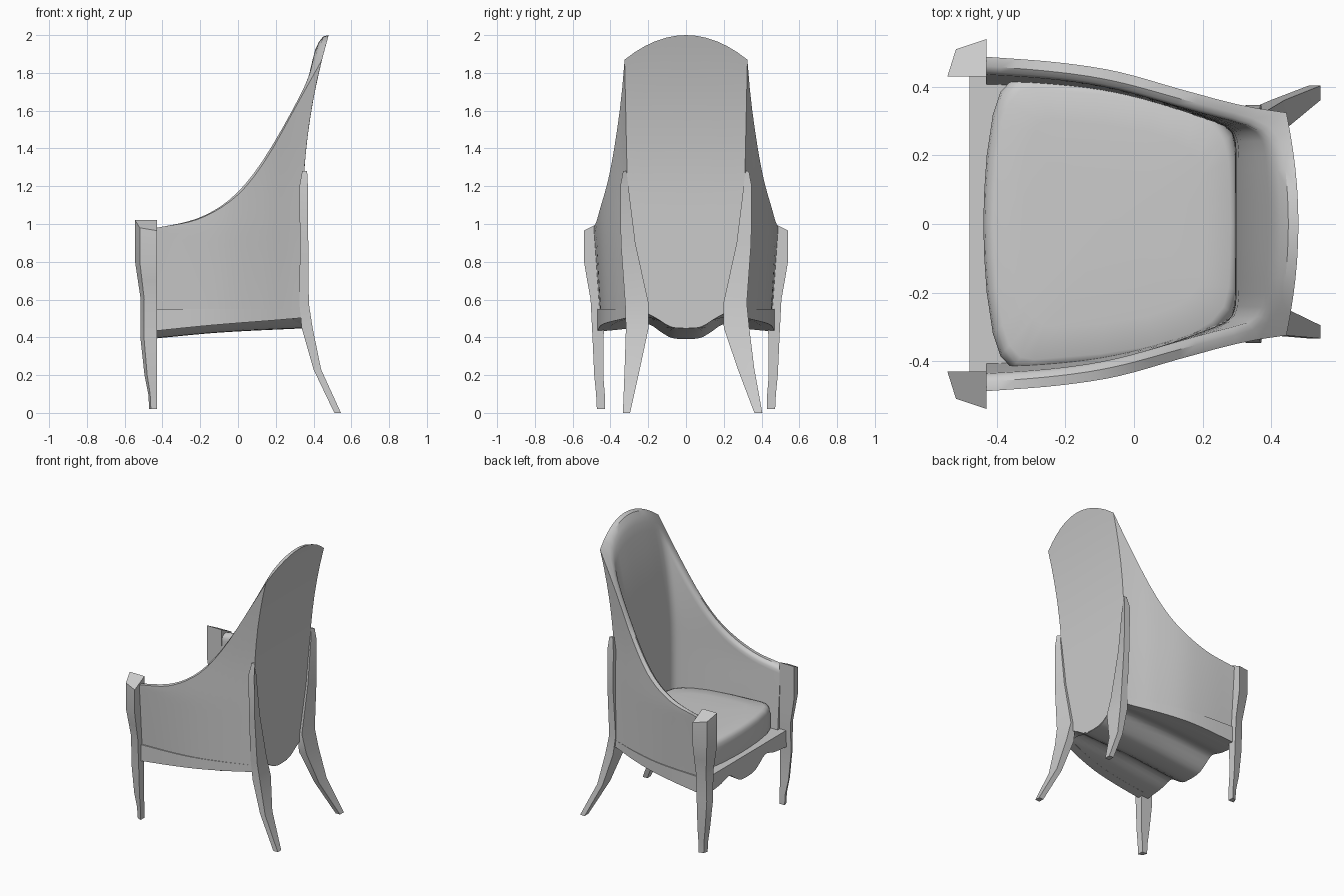
import bpy, bmesh, math
from mathutils import Vector

if "Cube" in bpy.data.objects:
    bpy.data.objects.remove(bpy.data.objects["Cube"])


def curve(*pts):
    """Smooth interpolation through (x, y) pairs."""
    def tan(i):
        a, b = pts[max(i - 1, 0)], pts[min(i + 1, len(pts) - 1)]
        return (b[1] - a[1]) / (b[0] - a[0])

    def f(x):
        x = min(max(x, pts[0][0]), pts[-1][0])
        i = next(k for k in range(len(pts) - 1) if x <= pts[k + 1][0])
        (x0, y0), (x1, y1) = pts[i], pts[i + 1]
        w = x1 - x0
        s = (x - x0) / w
        return (y0 * (2*s**3 - 3*s*s + 1) + y1 * (3*s*s - 2*s**3)
                + w * tan(i) * (s**3 - 2*s*s + s) + w * tan(i + 1) * (s**3 - s*s))
    return f


def loft(name, rings, closed=True, caps=True, angle=35):
    """Skin a list of point rings; smooth by angle (0 keeps it flat)."""
    bm = bmesh.new()
    vs = [[bm.verts.new(p) for p in r] for r in rings]
    n = len(vs[0])
    for a, b in zip(vs, vs[1:]):
        for i in range(n if closed else n - 1):
            j = (i + 1) % n
            bm.faces.new((a[i], a[j], b[j], b[i]))
    if caps:
        bm.faces.new(vs[0])
        bm.faces.new(vs[-1])
    bmesh.ops.recalc_face_normals(bm, faces=bm.faces)
    me = bpy.data.meshes.new(name)
    bm.to_mesh(me)
    bm.free()
    ob = bpy.data.objects.new(name, me)
    bpy.context.collection.objects.link(ob)
    if angle:
        bpy.context.view_layer.objects.active = ob
        ob.select_set(True)
        bpy.ops.object.shade_smooth_by_angle(angle=math.radians(angle))
        ob.select_set(False)
    return ob


# shared profiles: back lean, arm sweep, plan half width, apron wave
back_x = curve((.4, .343), (1.0, .345), (1.27, .35), (1.5, .373), (1.7, .406), (1.87, .445), (2.0, .48))
arm_z = curve((-.43, .98), (-.2, 1.03), (0, 1.155), (.15, 1.345), (.3, 1.61), (.4, 1.79), (.445, 1.87))
plan_y = curve((0, .488), (.27, .475), (.5, .45), (.75, .395), (.9, .352), (1, .325))
apron = curve((0, .39), (.08, .398), (.15, .44), (.2, .472), (.3, .448), (.47, .43))
lift = curve((-.48, 0), (-.1, .035), (.35, .058))


def under(x, y):
    return apron(abs(y)) + lift(x)


def side_point(t, z):
    x = -.43 + t * (back_x(z) + .43)
    low = 1 - min(max((z - .45) / .53, 0), 1)
    up = 1 - min(max((z - 1.27) / .6, 0), 1)
    return x, plan_y(t) - .037 * (1 - t) * low - .013 * t * up


# upholstered shell: wraparound arms and tall leaning back
NS, NB = 18, 12
cols = [('side', -1, i / NS) for i in range(NS + 1)]
cols += [('back', 0, -1 + 2 * i / NB) for i in range(1, NB)]
cols += [('side', 1, 1 - i / NS) for i in range(NS + 1)]
rows = [i / 12 for i in range(12)] + [.955, .98, 1]
outer = []
for kind, s, t in cols:
    col = []
    if kind == 'side':
        top = 1.0
        for _ in range(40):
            top = arm_z(side_point(t, top)[0])
        bot = under(*side_point(t, .47)) + .004
    else:
        top, bot = 1.87 + .13 * (1 - t * t), under(.34, t * .31)
    for h in rows:
        z = bot + (top - bot) * h
        if kind == 'side':
            x, y = side_point(t, z)
            y *= s
        else:
            x, y = back_x(z), t * side_point(1, z)[1]
        col.append(Vector((x, y, z)))
    outer.append(col)
M = len(cols)
inner = [[None] * len(rows) for _ in cols]
for k, h in enumerate(rows):
    depth = .05 * (.55 if h == 1 else .85 if h > .97 else 1)
    line = []
    for j in range(M):
        d = outer[min(j + 1, M - 1)][k] - outer[max(j - 1, 0)][k]
        n = Vector((-d.y, d.x, 0)).normalized()
        line.append(outer[j][k] + n * depth)
    for _ in range(4):      # round the inside corners
        line = [line[0]] + [(line[j - 1] + line[j] * 2 + line[j + 1]) / 4
                            for j in range(1, M - 1)] + [line[-1]]
    for j in range(M):
        inner[j][k] = line[j]
loft("shell", [o + i[::-1] for o, i in zip(outer, inner)])

# seat base with a wavy underside
rings = []
for i in range(19):
    x = -.48 + .818 * i / 18
    t = min(max((x + .43) / .773, 0), 1)
    w = side_point(t, .5)[1] + .012 * (1 - t) + .001
    ys = [w * (-1 + 2 * j / 32) for j in range(33)]
    rings.append([(x, y, under(x, y)) for y in ys] + [(x, y, .55) for y in reversed(ys)])
loft("seat_base", rings)

# seat cushion
half = [(-.44, 0), (-.437, .1), (-.43, .2), (-.412, .32), (-.39, .385), (-.355, .423), (-.31, .43),
        (-.1, .412), (.08, .383), (.19, .345), (.25, .31), (.29, .262), (.306, .2), (.31, .1), (.312, 0)]
outline = half + [(x, -y) for x, y in half[-2:0:-1]]
rings = []
for z, k in ((.54, .985), (.56, 1), (.67, 1), (.695, .988), (.712, .96), (.72, .92), (.726, .7), (.729, .35), (.73, .05)):
    rings.append([(-.06 + (x + .06) * k, y * k, z) for x, y in outline])
loft("seat_cushion", rings, angle=50)

# front legs: z, outer x, outer y, inner y
front = [(.02, -.47, .472, .43), (.1, -.475, .476, .43), (.2, -.495, .486, .438), (.4, -.517, .495, .436),
         (.6, -.515, .505, .43), (.7, -.53, .523, .43), (.8, -.545, .54, .43), (.965, -.545, .54, .43)]
for side, s in (("right", -1), ("left", 1)):
    rings = []
    for z, x, y, yi in front:
        up = .055 if z > .9 else 0      # slanted top
        b = .22 * (x + .43)
        rings.append([(x, s * yi, z + up), (x - b, s * (yi + .73 * (y - yi)), z + up * .27),
                      (-.43, s * y, z), (-.43, s * yi, z + up)])
    loft("front_leg_" + side, rings, angle=20)

# back legs: z, front x, back x, inner y, outer y; the feet splay unevenly
upper = [(1.28, .34, .366, .315, .333), (1.2, .325, .37, .305, .348), (.9, .328, .372, .268, .345),
         (.58, .325, .375, .198, .322)]
feet = {"left": [(.45, .337, .395, .2, .335), (.23, .4, .44, .275, .362), (0, .51, .545, .362, .404)],
        "right": [(.45, .337, .395, .198, .318), (.23, .4, .44, .245, .325), (0, .51, .545, .296, .334)]}
for side, s in (("right", -1), ("left", 1)):
    rings = []
    for z, xf, xb, yi, yo in upper + feet[side]:
        slim = .014 if z > .5 else 0
        rings.append([(xf, s * yi, z), (xb - slim, s * yi, z), (xb, s * yo, z), (xf, s * yo, z)])
    loft("back_leg_" + side, rings, angle=25)
